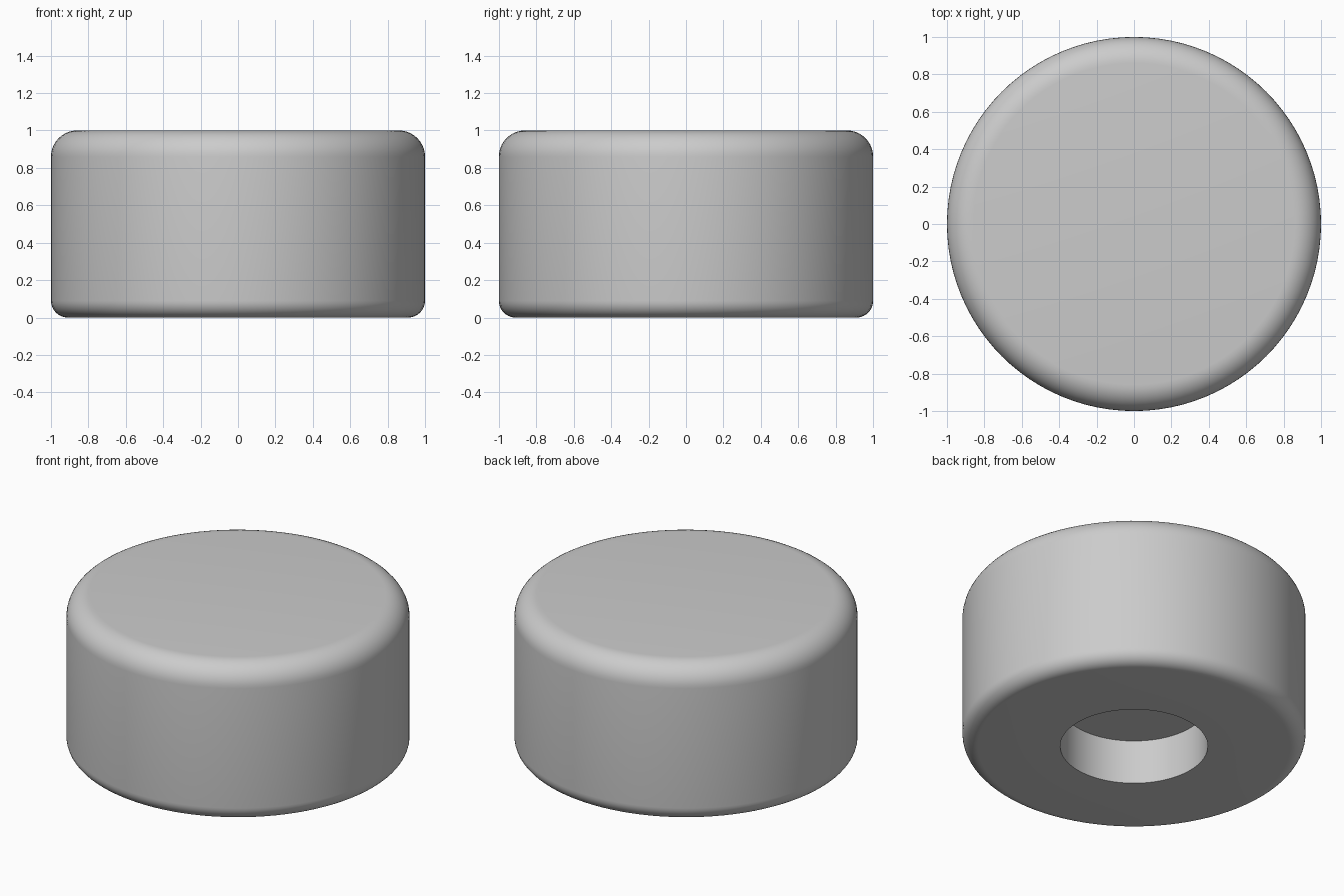
import bpy
import bmesh
from math import cos, sin, pi, radians
from mathutils import Matrix, Vector

cube = bpy.data.objects.get("Cube")
if cube:
    bpy.data.objects.remove(cube, do_unlink=True)

RADIUS, HEIGHT = 1.0, 1.0
TOP_ROUND, BASE_ROUND = 0.14, 0.09
HOLE_RADIUS, HOLE_DEPTH = 0.43, 0.284
SEGMENTS, ARC_STEPS = 96, 10


def arc(r, z, radius, start):
    """Quarter circle in the profile plane."""
    angles = [start + pi / 2 * i / ARC_STEPS for i in range(ARC_STEPS + 1)]
    return [(r + radius * cos(a), z + radius * sin(a)) for a in angles]


# Profile from the recess ceiling, around the rounded wall, to the top centre
profile = [(0, HOLE_DEPTH), (HOLE_RADIUS, HOLE_DEPTH), (HOLE_RADIUS, 0)]
profile += arc(RADIUS - BASE_ROUND, BASE_ROUND, BASE_ROUND, -pi / 2)
profile += arc(RADIUS - TOP_ROUND, HEIGHT - TOP_ROUND, TOP_ROUND, 0)
profile.append((0, HEIGHT))

# Revolve the profile into a solid
bm = bmesh.new()
verts = [bm.verts.new((r, 0, z)) for r, z in profile]
edges = [bm.edges.new(pair) for pair in zip(verts, verts[1:])]
bmesh.ops.spin(bm, geom=verts + edges, cent=(0, 0, 0), axis=(0, 0, 1),
               angle=2 * pi, steps=SEGMENTS, use_duplicate=False)
bmesh.ops.remove_doubles(bm, verts=bm.verts, dist=0.0001)
bmesh.ops.recalc_face_normals(bm, faces=bm.faces)
mesh = bpy.data.meshes.new("round_foot")
bm.to_mesh(mesh)
bm.free()

foot = bpy.data.objects.new("round_foot", mesh)
bpy.context.collection.objects.link(foot)

# Plain grey finish
grey = bpy.data.materials.new("plain_grey")
grey.use_nodes = True
colour = (0.6, 0.6, 0.6, 1)
grey.diffuse_color = colour
grey.node_tree.nodes["Principled BSDF"].inputs["Base Color"].default_value = colour
mesh.materials.append(grey)

# Smooth walls with a crisp recess edge
bpy.ops.object.select_all(action="DESELECT")
foot.select_set(True)
bpy.context.view_layer.objects.active = foot
bpy.ops.object.shade_smooth_by_angle(angle=radians(30))
